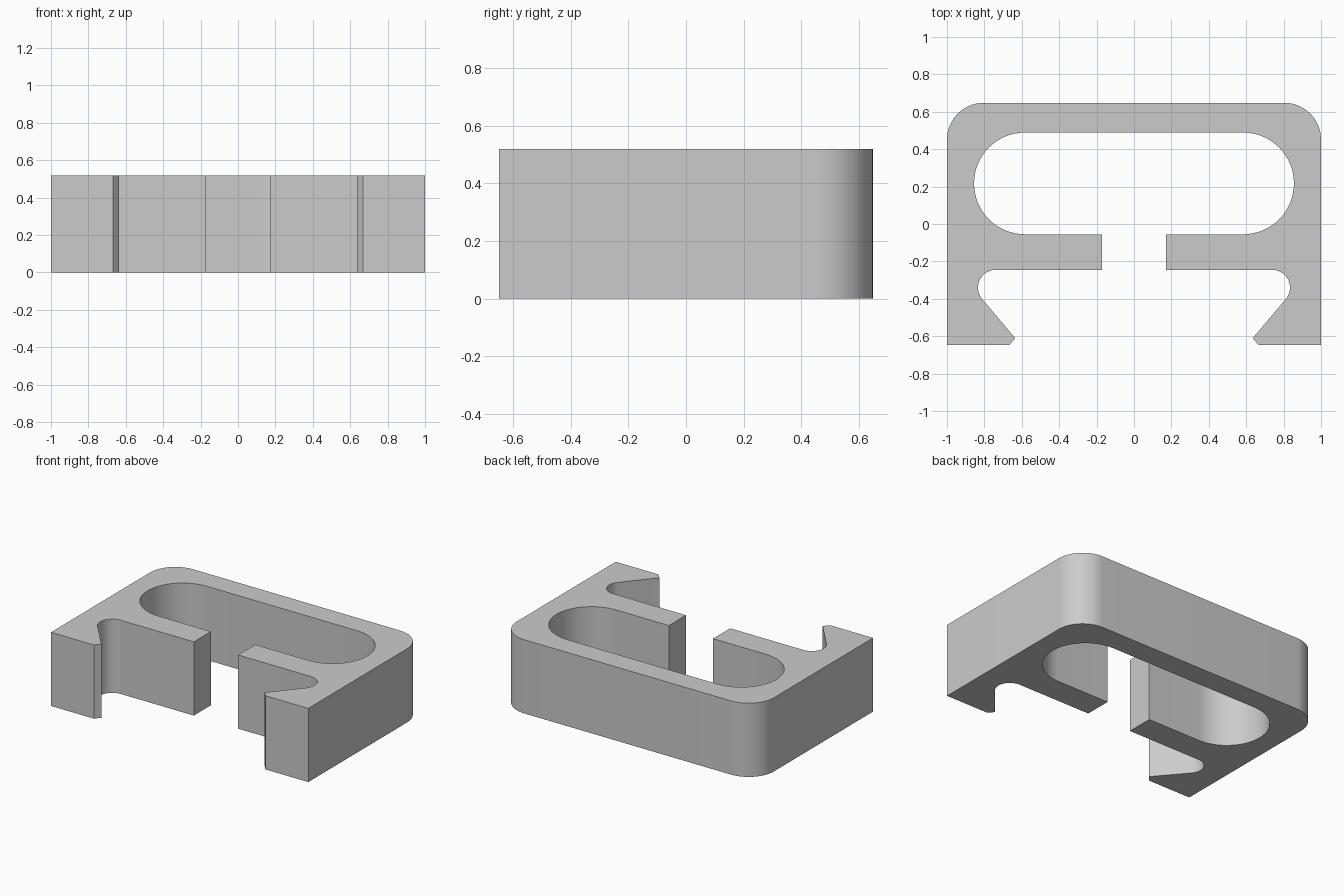
import bpy
import bmesh
from math import radians, cos, sin
from mathutils import Vector

HEIGHT = 0.518
BACK, FRONT = 0.648, -0.648
ARM_BACK, ARM_FRONT = -0.055, -0.245
GAP = 0.172

cube = bpy.data.objects.get("Cube")
if cube:
    bpy.data.objects.remove(cube, do_unlink=True)


def arc(cx, cy, r, start, end, steps):
    """Points along a circular arc, angles in degrees."""
    angles = [radians(start + (end - start) * i / steps) for i in range(steps + 1)]
    return [(cx + r * cos(a), cy + r * sin(a)) for a in angles]


# Half profile of the clip, from the outer back corner round to the inner slot
corner_r = 0.197
slot_r = 0.272
notch_r = 0.095
half = arc(1 - corner_r, BACK - corner_r, corner_r, 90, 0, 16)
half += [(1, FRONT), (0.667, FRONT), (0.635, -0.61)]              # hooked foot
half += arc(0.739, ARM_FRONT - notch_r, notch_r, -40.5, 90, 16)    # notch
half += [(GAP, ARM_FRONT), (GAP, ARM_BACK)]                        # arm end
half += arc(0.855 - slot_r, ARM_BACK + slot_r, slot_r, -90, 90, 32)  # slot end

# Mirror the half into one closed outline and extrude it upward
outline = half + [(-x, y) for x, y in reversed(half)]
bm = bmesh.new()
base = bm.faces.new([bm.verts.new((x, y, 0)) for x, y in outline])
solid = bmesh.ops.extrude_face_region(bm, geom=[base], use_keep_orig=True)
top = [v for v in solid["geom"] if isinstance(v, bmesh.types.BMVert)]
bmesh.ops.translate(bm, verts=top, vec=Vector((0, 0, HEIGHT)))
bmesh.ops.recalc_face_normals(bm, faces=bm.faces)
mesh = bpy.data.meshes.new("clip_body")
bm.to_mesh(mesh)
bm.free()

clip = bpy.data.objects.new("clip_body", mesh)
bpy.context.collection.objects.link(clip)

# Plain grey material
grey = bpy.data.materials.new("light_grey")
grey.use_nodes = True
colour = (0.6, 0.6, 0.6, 1)
grey.diffuse_color = colour
grey.node_tree.nodes["Principled BSDF"].inputs["Base Color"].default_value = colour
mesh.materials.append(grey)

# Smooth the curved walls, keep the corners sharp
bpy.ops.object.select_all(action="DESELECT")
clip.select_set(True)
bpy.context.view_layer.objects.active = clip
bpy.ops.object.shade_smooth_by_angle(angle=radians(30))
